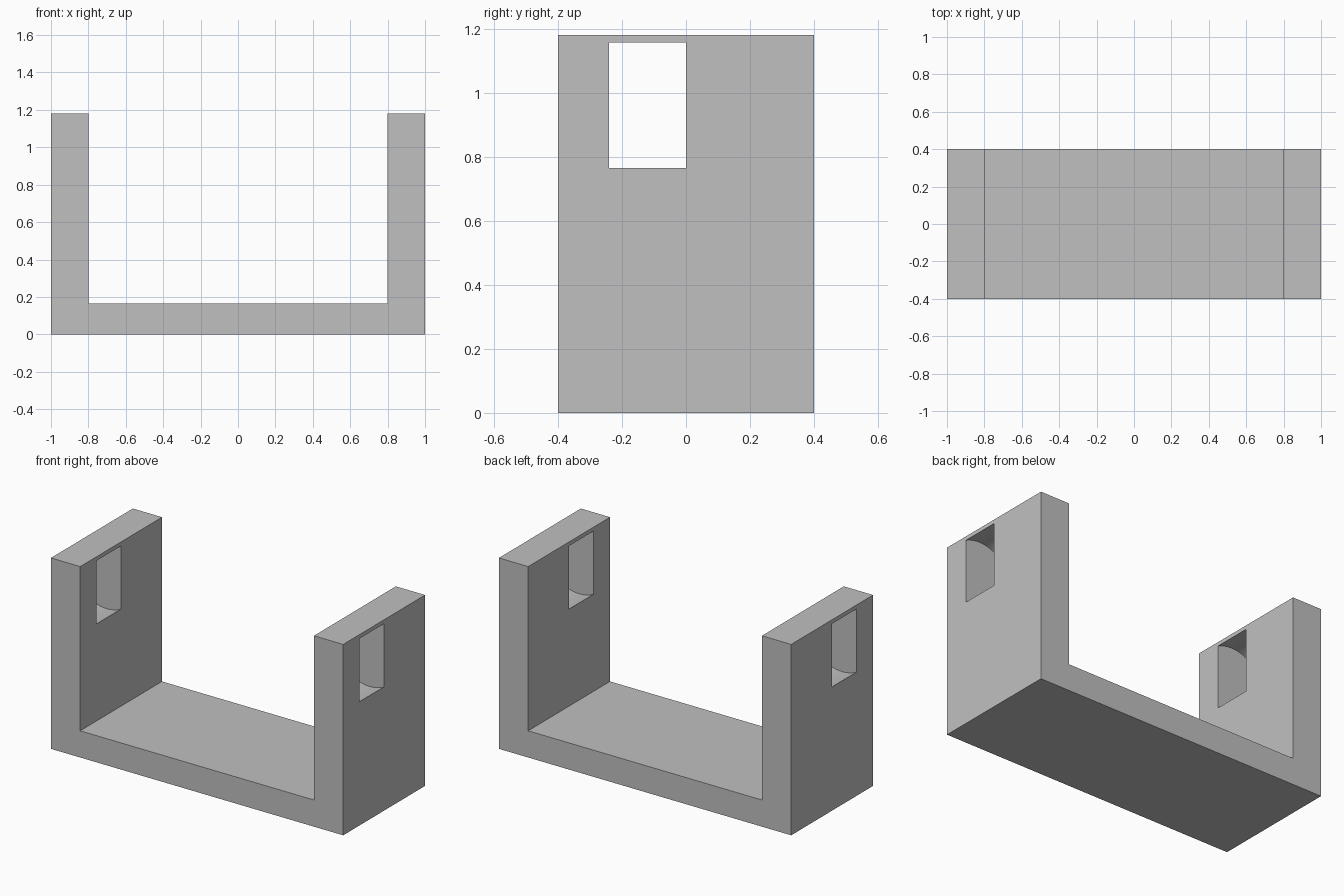
import bpy
import bmesh
import math

cube = bpy.data.objects.get("Cube")
if cube:
    bpy.data.objects.remove(cube, do_unlink=True)

HALF_LENGTH, INNER, HALF_DEPTH = 1.0, 0.8, 0.4
HEIGHT, FLOOR = 1.181, 0.165
HOLE_RADIUS, HOLE_Z = 0.2195, 0.961
HOLE_FRONT, HOLE_BACK = -0.24, 0.0

grey = bpy.data.materials.new("light_grey")
grey.use_nodes = True
colour = (0.527, 0.527, 0.527, 1)
grey.diffuse_color = colour
grey.node_tree.nodes["Principled BSDF"].inputs["Base Color"].default_value = colour


def extrude_profile(name, points, y0, y1):
    """Solid made from an x-z outline swept along y."""
    bm = bmesh.new()
    face = bm.faces.new([bm.verts.new((x, y0, z)) for x, z in points])
    swept = bmesh.ops.extrude_face_region(bm, geom=[face])["geom"]
    verts = [v for v in swept if isinstance(v, bmesh.types.BMVert)]
    bmesh.ops.translate(bm, verts=verts, vec=(0, y1 - y0, 0))
    bmesh.ops.recalc_face_normals(bm, faces=bm.faces)
    mesh = bpy.data.meshes.new(name)
    bm.to_mesh(mesh)
    bm.free()
    mesh.materials.append(grey)
    obj = bpy.data.objects.new(name, mesh)
    bpy.context.collection.objects.link(obj)
    return obj


# U-shaped bracket: base and two upright walls
half = [(HALF_LENGTH, 0), (HALF_LENGTH, HEIGHT), (INNER, HEIGHT), (INNER, FLOOR)]
outline = half + [(-x, z) for x, z in reversed(half)]
bracket = extrude_profile("bracket", outline, -HALF_DEPTH, HALF_DEPTH)

# Round pocket sunk through each wall, its axis running front to back
STEPS = 96
for side, label in ((1, "left"), (-1, "right")):
    centre = side * (HALF_LENGTH + INNER) / 2
    angles = [math.tau * i / STEPS for i in range(STEPS)]
    circle = [(centre + HOLE_RADIUS * math.cos(a), HOLE_Z + HOLE_RADIUS * math.sin(a))
              for a in angles]
    cutter = extrude_profile(label + "_pocket_cutter", circle, HOLE_FRONT, HOLE_BACK)
    cut = bracket.modifiers.new(label + "_pocket", "BOOLEAN")
    cut.operation = "DIFFERENCE"
    cut.solver = "EXACT"
    cut.object = cutter
    cutter.hide_render = True
    cutter.hide_set(True)

# Apply the cuts, then smooth only the curved pocket surfaces
bpy.context.view_layer.objects.active = bracket
bracket.select_set(True)
for modifier in list(bracket.modifiers):
    bpy.ops.object.modifier_apply(modifier=modifier.name)
for obj in [o for o in bpy.data.objects if o.name.endswith("_cutter")]:
    bpy.data.objects.remove(obj, do_unlink=True)
bpy.ops.object.shade_smooth_by_angle(angle=math.radians(20))
